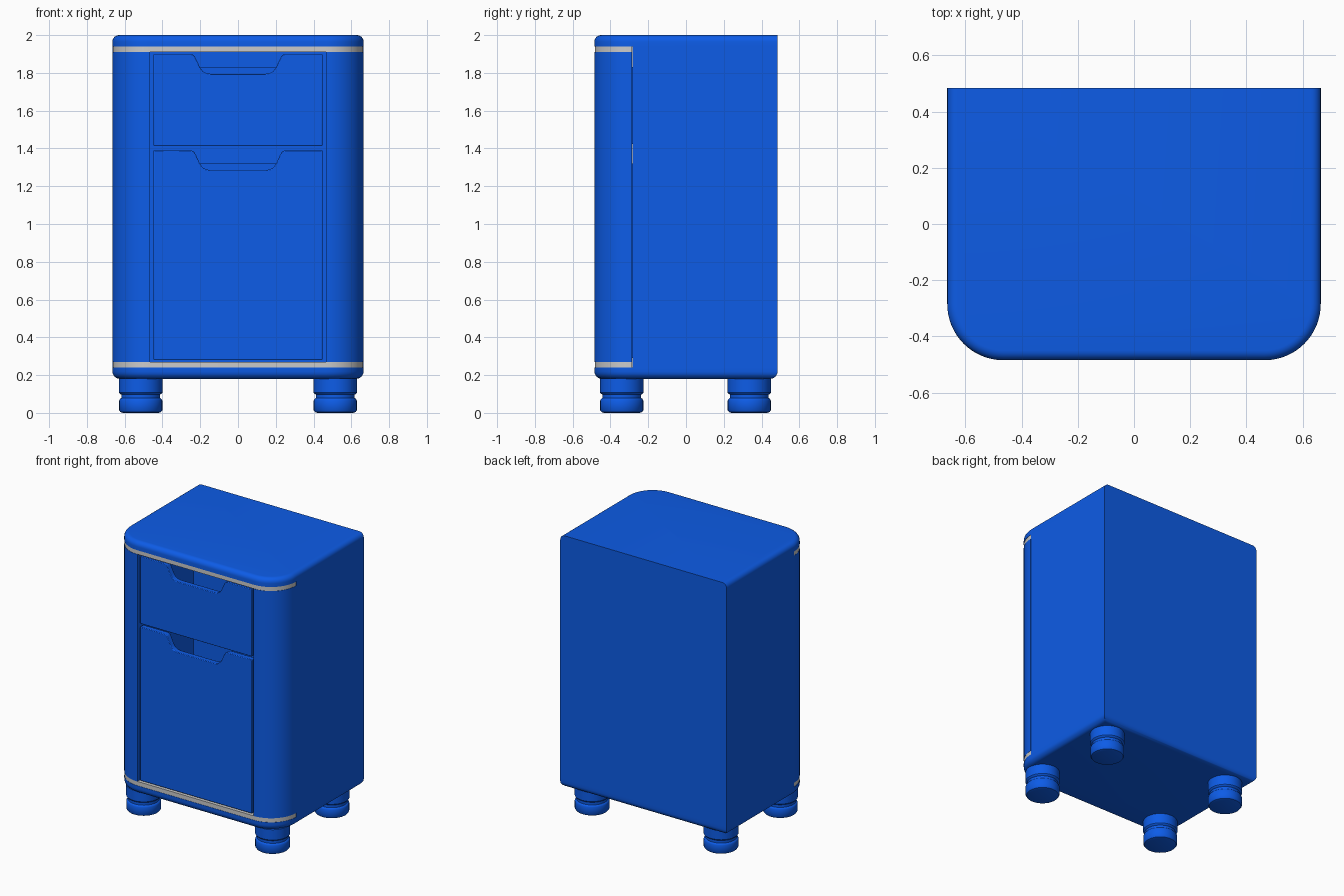
import bpy, bmesh
from math import sin, cos, pi, radians

if "Cube" in bpy.data.objects:
    bpy.data.objects.remove(bpy.data.objects["Cube"])

W, D, R = 0.665, 0.485, 0.2          # half width, half depth, front corner radius

blue = bpy.data.materials.new("blue_paint")
blue.diffuse_color = (0.004, 0.107, 0.8, 1)
blue.use_nodes = True
blue.node_tree.nodes["Principled BSDF"].inputs["Base Color"].default_value = blue.diffuse_color


def finish(name, bm, mat=blue, bevel=0):
    bmesh.ops.recalc_face_normals(bm, faces=bm.faces)
    me = bpy.data.meshes.new(name)
    bm.to_mesh(me)
    bm.free()
    ob = bpy.data.objects.new(name, me)
    bpy.context.collection.objects.link(ob)
    if mat:
        me.materials.append(mat)
    bpy.ops.object.select_all(action='DESELECT')
    ob.select_set(True)
    bpy.context.view_layer.objects.active = ob
    bpy.ops.object.shade_smooth_by_angle(angle=radians(35))
    if bevel:
        m = ob.modifiers.new("soft_edges", 'BEVEL')
        m.width, m.segments, m.limit_method = bevel, 2, 'ANGLE'
    return ob


def loft(name, rings, mat=blue, bevel=0):
    """Closed solid through rings of equal point count."""
    bm = bmesh.new()
    vs = [[bm.verts.new(p) for p in ring] for ring in rings]
    n = len(vs[0])
    for a, b in zip(vs, vs[1:]):
        for i in range(n):
            j = (i + 1) % n
            bm.faces.new((a[i], a[j], b[j], b[i]))
    bm.faces.new(vs[0])
    bm.faces.new(vs[-1])
    return finish(name, bm, mat, bevel)


def box(name, x0, x1, y0, y1, z0, z1):
    ring = [(x0, y0), (x1, y0), (x1, y1), (x0, y1)]
    return loft(name, [[(x, y, z) for x, y in ring] for z in (z0, z1)])


def arc(cx, cy, r, a0, a1, n=16):
    return [(cx + r * cos(a0 + (a1 - a0) * i / n), cy + r * sin(a0 + (a1 - a0) * i / n))
            for i in range(n + 1)]


def outline(z, inset=0, back=D):
    """Plan of the cabinet: rounded at the front, square at the back."""
    r = R - inset
    pts = arc(-W + R, -D + R, r, pi, 1.5 * pi) + arc(W - R, -D + R, r, 1.5 * pi, 2 * pi)
    pts += [(W - inset, back), (-W + inset, back)]
    return [(x, y, z) for x, y in pts]


# top and bottom caps with rolled edges
roll = [i * pi / 12 for i in range(7)]
e = 0.035
loft("top_cap", [outline(1.94)] +
     [outline(2 - e + e * sin(a), e * (1 - cos(a))) for a in roll])
e = 0.04
loft("bottom_cap", [outline(0.24)] +
     [outline(0.18 + e - e * sin(a), e * (1 - cos(a)), D - e * (1 - cos(a))) for a in roll])

# grey trim strips around the front
for name, z0, z1 in (("lower_trim", 0.24, 0.27), ("upper_trim", 1.91, 1.94)):
    loft(name, [outline(z, 0.002, -0.285) for z in (z0, z1)], None)

# rounded front posts, side panels, back
for s, side in ((-1, "left"), (1, "right")):
    post = arc(W - R, -D + R, R, 1.5 * pi, 2 * pi) + [(W - 0.02, -D + R), (W - R, -D + R)]
    loft(side + "_front_post", [[(s * x, y, z) for x, y in post] for z in (0.27, 1.91)])
    box(side + "_side_panel", s * (W - 0.02), s * W, -0.283, D, 0.24, 1.94)
box("back_panel", -W + 0.02, W - 0.02, D - 0.02, D, 0.24, 1.94)


def drawer(name, z0, z1):
    # front board with a finger notch in its top edge
    half = [(0.25, 0), (0.234, -0.006), (0.224, -0.022), (0.202, -0.07),
            (0.188, -0.09), (0.17, -0.101), (0.145, -0.105)]
    notch = half + [(-x, z) for x, z in reversed(half)]
    face = [(-0.447, z0), (0.447, z0), (0.447, z1)] + [(x, z1 + z) for x, z in notch] + [(-0.447, z1)]
    loft(name + "_front", [[(x, y, z) for x, z in face] for y in (-0.48, -0.44)], bevel=0.004)
    # open box behind the front
    top, back = z1 - 0.07, 0.1
    box(name + "_floor", -0.44, 0.44, -0.44, back, z0 + 0.01, z0 + 0.025)
    box(name + "_back", -0.44, 0.44, back, back + 0.015, z0 + 0.01, top)
    for s, side in ((-1, "left"), (1, "right")):
        box(f"{name}_{side}_wall", s * 0.44, s * 0.425, -0.44, back, z0 + 0.025, top)


drawer("upper_drawer", 1.413, 1.9)
drawer("lower_drawer", 0.28, 1.39)

# turned feet with a grooved neck
profile = [(0.095, 0), (0.107, 0.004), (0.114, 0.014), (0.114, 0.066), (0.110, 0.074),
           (0.103, 0.078), (0.103, 0.097), (0.110, 0.101), (0.115, 0.108), (0.115, 0.182)]
N = 40
for fx, side in ((-0.515, "left"), (0.515, "right")):
    for fy, end in ((-0.34, "front"), (0.335, "back")):
        loft(f"{end}_{side}_foot",
             [[(fx + r * cos(2 * pi * i / N), fy + r * sin(2 * pi * i / N), z)
               for i in range(N)] for r, z in profile])
